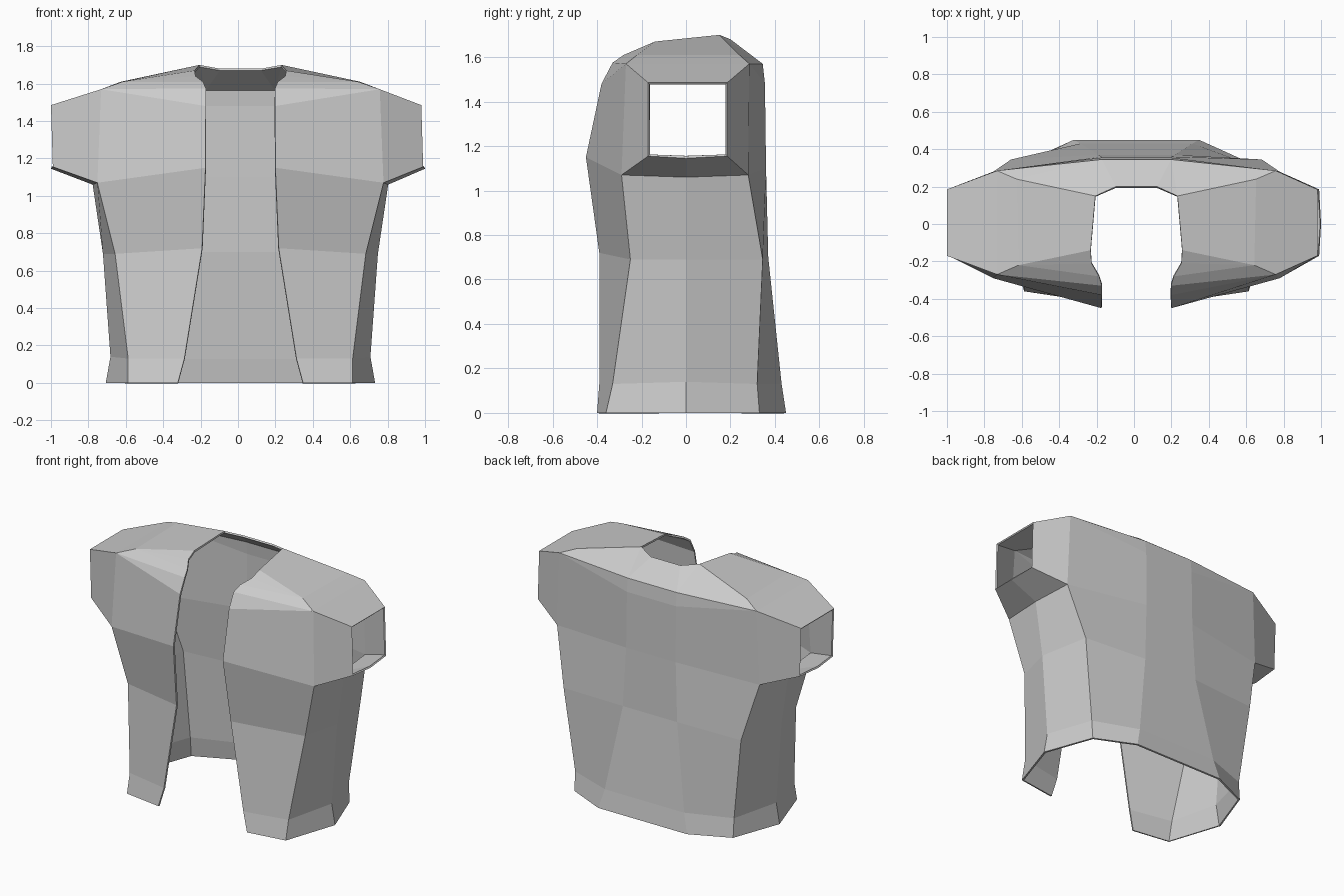
import bpy
import bmesh
from mathutils import Vector

cube = bpy.data.objects.get("Cube")
if cube:
    bpy.data.objects.remove(cube, do_unlink=True)

# Cloth colour
cloth = bpy.data.materials.new("grey_cloth")
cloth.use_nodes = True
grey = (0.6, 0.6, 0.6, 1.0)
cloth.diffuse_color = grey
cloth.node_tree.nodes["Principled BSDF"].inputs["Base Color"].default_value = grey

BODY_SHIFT = 0.013

# Vertical seams of one half, hem to armpit
columns = {
    "front_edge": [(.335, -.40, 0), (.30, -.39, .13), (.205, -.39, .72), (.187, -.45, 1.15)],
    "front_corner": [(.60, -.36, 0), (.60, -.33, .13), (.67, -.25, .69), (.765, -.29, 1.07)],
    "side": [(.72, 0, 0), (.695, 0, .14), (.735, 0, .69), (.79, 0, 1.06)],
    "back_corner": [(.60, .33, 0), (.60, .32, .13), (.67, .345, .69), (.765, .28, 1.07)],
    "back": [(.335, .45, 0), (.30, .43, .13), (.205, .37, .70), (.187, .36, 1.10)],
}

# Chest, shoulder, neckline and cuff points of one half
points = {
    "chest": (.185, -.38, 1.48),
    "collar_front": (.185, -.33, 1.575),
    "collar_low": (.20, -.28, 1.61),
    "collar_mid": (.24, -.21, 1.64),
    "neck_front": (.245, -.14, 1.67),
    "neck_back": (.22, .15, 1.70),
    "nape": (.11, .20, 1.68),
    "shoulder_front": (.63, -.22, 1.61),
    "shoulder_back": (.64, .24, 1.61),
    "arm_front": (.745, -.27, 1.57),
    "arm_back": (.745, .285, 1.57),
    "blade": (.185, .355, 1.48),
    "yoke": (.185, .345, 1.57),
    "cuff_top_front": (.99, -.17, 1.485),
    "cuff_top_back": (.99, .185, 1.485),
    "cuff_low_front": (.99, -.17, 1.155),
    "cuff_low_mid": (1.0, 0, 1.145),
    "cuff_low_back": (.99, .185, 1.155),
}
for name, seam in columns.items():
    for row, co in enumerate(seam):
        points[name + str(row)] = co

# Panels of one half, by corner names
panels = []
names = list(columns)
for left, right in zip(names, names[1:]):
    for row in range(3):
        low, high = str(row), str(row + 1)
        panels.append([left + low, right + low, right + high, left + high])

panels += [text.split() for text in (
    # front chest and shoulder
    "front_edge3 front_corner3 arm_front chest",
    "chest arm_front collar_front",
    "collar_front arm_front shoulder_front collar_low",
    "collar_low shoulder_front collar_mid",
    "collar_mid shoulder_front neck_front",
    # shoulder top
    "neck_front shoulder_front shoulder_back neck_back",
    "shoulder_front arm_front arm_back shoulder_back",
    # back and yoke
    "back_corner3 back3 blade arm_back",
    "blade yoke arm_back",
    "arm_back yoke shoulder_back",
    "shoulder_back yoke neck_back",
    "neck_back yoke nape",
    # sleeve
    "front_corner3 cuff_low_front cuff_top_front arm_front",
    "arm_front cuff_top_front cuff_top_back arm_back",
    "arm_back cuff_top_back cuff_low_back back_corner3",
    "back_corner3 cuff_low_back cuff_low_mid side3",
    "side3 cuff_low_mid cuff_low_front front_corner3",
)]

bm = bmesh.new()
halves = []
for sign in (1, -1):
    half = {}
    for name, (x, y, z) in points.items():
        if not name.startswith("cuff"):
            shift = BODY_SHIFT
        else:
            shift = -.01 if "top" in name else 0
        half[name] = bm.verts.new((sign * x + shift, y, z))
    for panel in panels:
        corners = [half[name] for name in panel]
        bm.faces.new(corners if sign > 0 else corners[::-1])
    halves.append(half)

# Middle back strip joins the halves
left, right = halves
spine = ["back0", "back1", "back2", "back3", "blade", "yoke", "nape"]
for low, high in zip(spine, spine[1:]):
    bm.faces.new((left[low], right[low], right[high], left[high]))

# Turn all panels outward
bmesh.ops.recalc_face_normals(bm, faces=bm.faces)
bm.faces.ensure_lookup_table()
if bm.faces[-3].normal.dot(Vector((0, 1, 0))) < 0:
    bmesh.ops.reverse_faces(bm, faces=bm.faces)

mesh = bpy.data.meshes.new("open_jacket")
bm.to_mesh(mesh)
bm.free()
mesh.materials.append(cloth)
jacket = bpy.data.objects.new("open_jacket", mesh)
bpy.context.collection.objects.link(jacket)

# Cloth thickness, kept inside the outer surface
thick = jacket.modifiers.new("cloth_thickness", "SOLIDIFY")
thick.thickness = 0.012
thick.offset = -1
